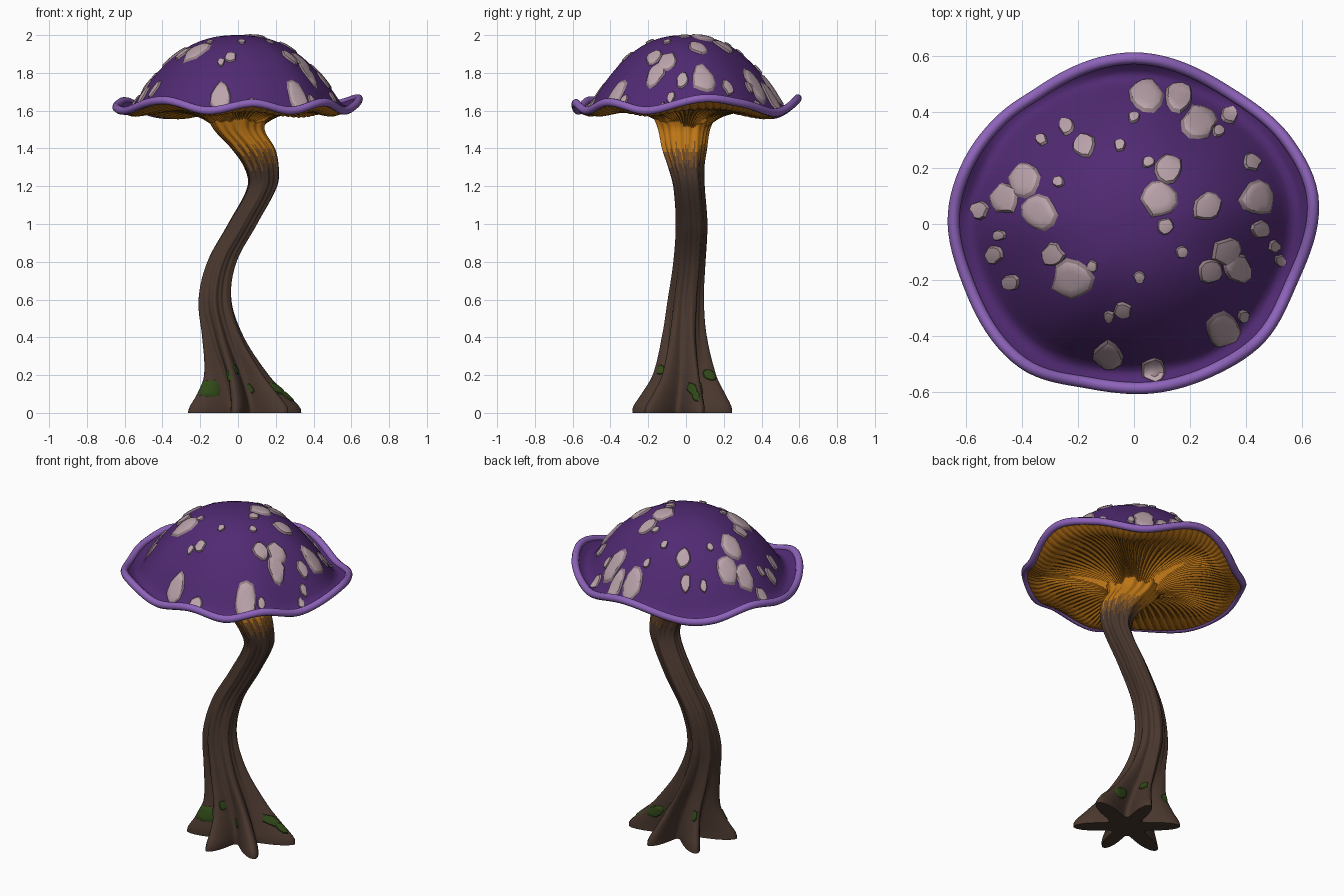
import bpy, bmesh, random
from math import sin, cos, pi, tau, radians, atan2, hypot
from mathutils import Vector

random.seed(4)
if "Cube" in bpy.data.objects:
    bpy.data.objects.remove(bpy.data.objects["Cube"])


def material(name, *rgb):
    m = bpy.data.materials.new(name)
    m.use_nodes = True
    m.diffuse_color = (*rgb, 1)
    m.node_tree.nodes["Principled BSDF"].inputs["Base Color"].default_value = (*rgb, 1)
    return m


CAP = material("cap purple", .082, .023, .17)
RIM = material("rim lilac", .27, .125, .49)
SPOT = material("spot pink grey", .50, .37, .41)
SPOT_EDGE = material("spot edge grey", .28, .205, .23)
BARK = material("bark brown", .066, .038, .027)
BAND = material("band brown orange", .18, .075, .018)
GILL = material("gill orange", .51, .18, .008)
GILL_DARK = material("gill shadow brown", .27, .095, .008)
MOSS = material("moss green", .03, .066, .009)


def curve(keys, t, col):
    """Smooth interpolation through the rows of a key table."""
    i = 0
    while i < len(keys) - 2 and t > keys[i + 1][0]:
        i += 1

    def slope(j):
        a, b = keys[max(j - 1, 0)], keys[min(j + 1, len(keys) - 1)]
        return (b[col] - a[col]) / (b[0] - a[0])
    a, b = keys[i], keys[i + 1]
    w = b[0] - a[0]
    s = min(max((t - a[0]) / w, 0), 1)
    return ((2*s**3 - 3*s*s + 1) * a[col] + (s**3 - 2*s*s + s) * w * slope(i)
            + (3*s*s - 2*s**3) * b[col] + (s**3 - s*s) * w * slope(i + 1))


def finish(name, bm, mats, smooth=60):
    mesh = bpy.data.meshes.new(name)
    bm.to_mesh(mesh)
    bm.free()
    for m in mats:
        mesh.materials.append(m)
    ob = bpy.data.objects.new(name, mesh)
    bpy.context.collection.objects.link(ob)
    bpy.ops.object.select_all(action='DESELECT')
    ob.select_set(True)
    bpy.context.view_layer.objects.active = ob
    bpy.ops.object.shade_smooth_by_angle(angle=radians(smooth))


def sheet(name, surface, segs, rows, mats, rule=None, flip=False, base=False, smooth=60):
    """Surface closed around u, with one ring of points for each v in rows."""
    bm = bmesh.new()
    rings = [[bm.verts.new(surface(tau * i / segs, v)) for i in range(segs)] for v in rows]
    for j in range(len(rows) - 1):
        for i in range(segs):
            k = (i + 1) % segs
            quad = [rings[j][i], rings[j][k], rings[j + 1][k], rings[j + 1][i]]
            f = bm.faces.new(quad[::-1] if flip else quad)
            f.material_index = rule(i, rows[j]) if rule else 0
    if base:
        bm.faces.new(rings[0][::-1])
    bmesh.ops.remove_doubles(bm, verts=bm.verts, dist=1e-5)
    finish(name, bm, mats, smooth)


def patch(bm, surface, u, v, ru, rv, height, sides):
    """Raised irregular blot lying on a surface, with a sloped border."""
    du = surface(u + ru * .3, v) - surface(u - ru * .3, v)
    dv = surface(u, v + rv * .3) - surface(u, v - rv * .3)
    n = du.cross(dv).normalized()
    wobble = [random.uniform(.85, 1.15) for _ in range(sides)]
    turn = random.random() * tau
    rings = []
    for scale, lift in ((1.08, -.2), (.9, .85), (.5, 1)):
        ring = []
        for i, w in enumerate(wobble):
            a = turn + tau * i / sides
            p = surface(u + ru * scale * w * cos(a), v + rv * scale * w * sin(a))
            ring.append(bm.verts.new(p + n * height * lift))
        rings.append(ring)
    for j in range(2):
        for i in range(sides):
            k = (i + 1) % sides
            f = bm.faces.new((rings[j][i], rings[j][k], rings[j + 1][k], rings[j + 1][i]))
            f.material_index = 1 - j
    bm.faces.new(rings[2])


# Wavy outline of the cap: angle, radius, height
EDGE = [(8, .645, 1.665), (28, .622, 1.64), (55, .578, 1.59), (90, .592, 1.665),
        (125, .578, 1.58), (140, .6, 1.59), (160, .63, 1.65), (178, .645, 1.62),
        (200, .628, 1.6), (232, .635, 1.655), (254, .59, 1.6), (278, .588, 1.64),
        (298, .592, 1.6), (318, .608, 1.645), (340, .60, 1.60)]
EDGE = ([(a - 360, r, z) for a, r, z in EDGE[-3:]] + EDGE
        + [(a + 360, r, z) for a, r, z in EDGE[:3]])


def edge(angle):
    d = (angle % tau) * 180 / pi
    return curve(EDGE, d, 1), curve(EDGE, d, 2)


def cap(angle, f):
    r, wave = edge(angle)
    s = min(max((f - .82) / .18, 0), 1)
    s = s * s * (3 - 2 * s)
    z = (2 - .37 * (f / .86) ** 2.4) * (1 - s) + (wave + .01) * s
    return Vector((r * f * cos(angle), r * f * sin(angle), z))


def cap_from_above(x, y):
    a = atan2(y, x)
    return cap(a, hypot(x, y) / edge(a)[0])


def rim(angle, phi):
    r, z = edge(angle)
    r += .021 * cos(phi)
    return Vector((r * cos(angle), r * sin(angle), z + .022 * sin(phi)))


# Cap and its rolled rim
sheet("cap", cap, 120, [i / 28 for i in range(29)], [CAP], flip=True)
sheet("cap_rim", rim, 120, [tau * i / 10 for i in range(11)], [RIM])

# Gills: arched radial ridges with a dark groove between neighbours
UNDER = [(.18, 1.51), (.24, 1.55), (.35, 1.585), (.55, 1.608), (.75, 1.602),
         (.9, 1.588), (1, 1.612)]
GILLS = 100


def gill(angle, f):
    r, wave = edge(angle)
    z = curve(UNDER, f, 1) + (wave - 1.62) * f ** 4
    z -= .014 * (1 - f ** 6) * abs(cos(angle * GILLS / 2))
    a = angle + .12 * sin(5 * angle) * sin(pi * f)
    r = edge(a)[0]
    return Vector((r * f * cos(a), r * f * sin(a), z))


sheet("gills", gill, GILLS * 5, [.18 + .82 * i / 16 for i in range(17)],
      [GILL, GILL_DARK], lambda i, v: int(i % 5 == 2), smooth=30)

# Stem: height, centre x, centre y, outer radius, ratio of groove to outer radius
STEM = [(0, .035, -.02, .295, .36), (.03, .035, -.02, .29, .37), (.1, .02, -.015, .24, .43),
        (.2, -.01, -.01, .178, .54), (.4, -.08, -.01, .12, .7), (.6, -.122, 0, .095, .82),
        (.8, -.085, .02, .085, .86), (1, .025, .03, .083, .88), (1.2, .13, .015, .083, .88),
        (1.3, .125, 0, .096, .88), (1.4, .08, -.01, .12, .9), (1.5, .005, -.012, .138, .92),
        (1.58, -.005, -.01, .17, .92)]


def stem(angle, z):
    z = max(z, 0)
    x, y, r, groove = (curve(STEM, z, c) for c in range(1, 5))
    lobe = ((1 + cos(6 * (angle - radians(19)) - z * 1.5)) / 2) ** 1.6
    r *= groove + (1 - groove) * lobe + .025 * min(z * 2, 1) * cos(17 * angle + z * 2)
    r *= 1 + .09 * max(1 - z * 2.5, 0) * cos(2 * angle)
    return Vector((x + r * cos(angle), y + r * sin(angle), z))


def stem_colour(i, z):
    jag = .03 * sin(i * .9) + .02 * sin(i * 2.3)
    return 0 if z < 1.3 + jag else 1 if z < 1.38 + jag else 2


sheet("stem", stem, 120, [1.58 * i / 79 for i in range(80)], [BARK, BAND, GILL],
      stem_colour, base=True)

# Spots on the cap, in hundredths: x, y, radius
SPOTS = [(4, 46, 6), (16, 45, 5), (23, 36, 6), (30, 33, 2), (34, 39, 3), (0, 38, 2),
         (-5, 28, 2), (-18, 28, 4), (-24, 35, 3), (-33, 30, 2), (-39, 16, 6), (-46, 9, 5),
         (-34, 4, 6), (-55, 5, 3), (-48, -4, 2), (-50, -11, 3), (-44, -21, 3), (-29, -11, 4),
         (-22, -20, 7), (-15, -15, 2), (-9, -47, 5), (7, -52, 4), (-4, -31, 3), (-9, -33, 2),
         (2, -19, 2), (9, 9, 6), (12, 20, 5), (5, 22, 2), (26, 6, 5), (11, -1, 3),
         (17, -10, 2), (44, 9, 6), (42, 22, 3), (45, -2, 3), (33, -10, 5), (27, -17, 4),
         (37, -16, 5), (50, -8, 2), (32, -38, 6), (39, -33, 2), (-27, 15, 2), (52, -13, 2)]
bm = bmesh.new()
for x, y, r in SPOTS:
    patch(bm, cap_from_above, x / 100, y / 100, r / 100, r / 100, .01, 11)
finish("cap_spots", bm, [SPOT, SPOT_EDGE], 40)

# Moss on the roots: angle, height, half width in degrees, half height
bm = bmesh.new()
for a, z, w, h in [(209, .13, 9, .045), (13, .13, 6, .03), (16, .09, 4, .025),
                   (275, .23, 5, .025), (254, .2, 6, .03), (32, .13, 6, .04),
                   (72, .2, 7, .03), (300, .13, 4, .025), (137, .19, 4, .03)]:
    patch(bm, stem, radians(a), z, radians(w), h, .006, 10)
finish("moss", bm, [MOSS], 40)
